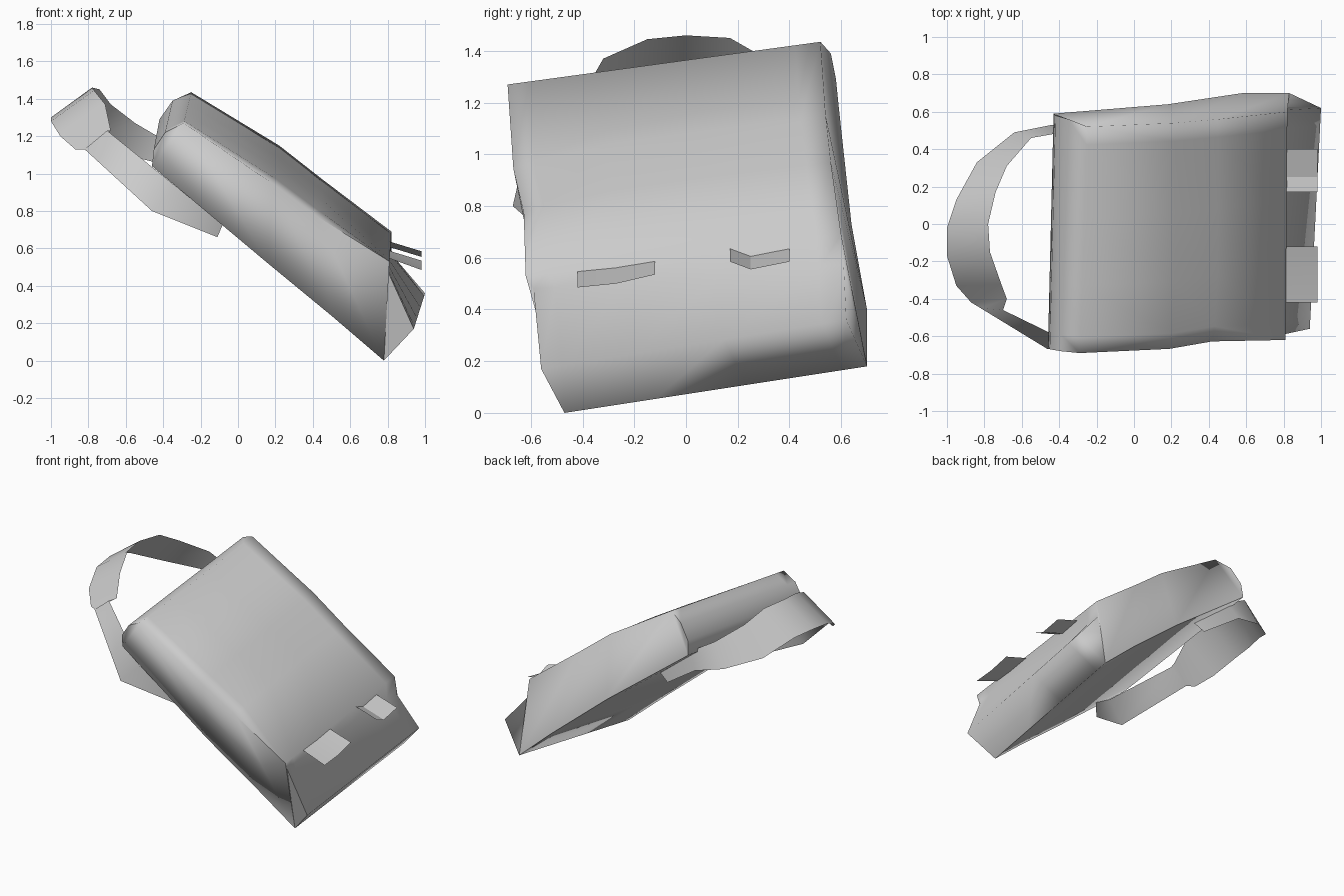
import bpy, bmesh, math
from mathutils import Vector

old = bpy.data.objects.get("Cube")
if old:
    bpy.data.objects.remove(old, do_unlink=True)

grey = bpy.data.materials.new("plain_grey")
grey.use_nodes = True
col = (0.6, 0.6, 0.6, 1)
grey.diffuse_color = col
grey.node_tree.nodes["Principled BSDF"].inputs["Base Color"].default_value = col


def finish(name, bm, angle):
    """Turn a bmesh into a smooth shaded object."""
    me = bpy.data.meshes.new(name)
    bm.to_mesh(me)
    bm.free()
    ob = bpy.data.objects.new(name, me)
    bpy.context.collection.objects.link(ob)
    me.materials.append(grey)
    bpy.ops.object.select_all(action='DESELECT')
    ob.select_set(True)
    bpy.context.view_layer.objects.active = ob
    bpy.ops.object.shade_smooth_by_angle(angle=math.radians(angle))


def ribbon(name, pairs, angle=60):
    """Thin cloth band through pairs of edge points."""
    bm = bmesh.new()
    rows = [[bm.verts.new(p) for p in pair] for pair in pairs]
    for a, b in zip(rows, rows[1:]):
        bm.faces.new((a[0], b[0], b[1], a[1]))
    finish(name, bm, angle)


# Bag body: outline of the near end and matching outline of the far end
rails = [
    ((0.78, -0.47, 0.00), (0.83, 0.70, 0.18)),    # 0 back bottom edge
    ((0.94, -0.56, 0.17), (1.00, 0.62, 0.36)),    # 1 front bottom edge
    ((0.80, -0.59, 0.48), (0.82, 0.61, 0.57)),    # 2 under the flap lip
    ((0.81, -0.62, 0.53), (0.82, 0.60, 0.69)),    # 3 flap lip
    ((0.43, -0.63, 0.79), (0.45, 0.56, 0.97)),    # 4 flap
    ((0.20, -0.67, 0.96), (0.22, 0.54, 1.15)),    # 5 flap
    ((-0.29, -0.69, 1.27), (-0.25, 0.52, 1.435)), # 6 rounded top
    ((-0.39, -0.68, 1.22), (-0.35, 0.56, 1.39)),  # 7
    ((-0.45, -0.67, 1.13), (-0.42, 0.58, 1.29)),  # 8
    ((-0.46, -0.65, 1.04), (-0.43, 0.59, 1.19)),  # 9 back top edge
    ((0.16, -0.58, 0.52), (0.18, 0.64, 0.73)),    # 10 back
    ((0.50, -0.52, 0.24), (0.58, 0.70, 0.40)),    # 11 back
]
# Position across the bag and padding of the flap there
stations = [(0, -0.02), (0.07, 0), (0.3, 0.02), (0.6, 0.015), (0.92, 0), (1, 0)]
padded = (4, 5)
outward = Vector((0.56, -0.12, 0.82))
bm = bmesh.new()
rings = [[bm.verts.new(Vector(a).lerp(Vector(b), t)
                       + outward * (lift if i in padded else 0))
          for i, (a, b) in enumerate(rails)] for t, lift in stations]
n = len(rails)
for r0, r1 in zip(rings, rings[1:]):
    for i in range(n):
        j = (i + 1) % n
        bm.faces.new((r0[i], r0[j], r1[j], r1[i]))
# End walls, in strips from the back to the flap
walls = [(0, 1, 2), (0, 2, 3), (0, 3, 4, 11), (11, 4, 5, 10),
         (10, 5, 6, 9), (9, 6, 7, 8)]
for ring in (rings[0], rings[-1]):
    for w in walls:
        bm.faces.new([ring[i] for i in w])
bmesh.ops.recalc_face_normals(bm, faces=bm.faces)
finish("bag_body", bm, 89)

# Carrying strap: lower/outer edge and upper/inner edge, widest at the pad
ribbon("carrying_strap", [
    ((-0.11, -0.51, 0.66), (-0.06, -0.46, 0.78)),
    ((-0.46, -0.67, 0.80), (-0.33, -0.64, 0.93)),
    ((-0.82, -0.45, 1.13), (-0.70, -0.46, 1.23)),
    ((-0.87, -0.42, 1.13), (-0.68, -0.40, 1.23)),
    ((-0.95, -0.33, 1.20), (-0.71, -0.32, 1.37)),
    ((-1.00, -0.17, 1.28), (-0.77, -0.15, 1.445)),
    ((-1.00, -0.02, 1.30), (-0.78, 0.00, 1.46)),
    ((-0.95, 0.13, 1.28), (-0.74, 0.17, 1.45)),
    ((-0.84, 0.33, 1.18), (-0.68, 0.31, 1.37)),
    ((-0.64, 0.49, 1.11), (-0.55, 0.46, 1.27)),
    ((-0.44, 0.53, 1.06), (-0.38, 0.49, 1.17)),
    ((-0.19, 0.48, 0.89), (-0.10, 0.46, 0.95)),
])

# Two short tabs sticking out under the flap
tabs = {
    "near_tab": [(-0.42, 0.55, 0.485), (-0.27, 0.565, 0.50), (-0.12, 0.59, 0.535)],
    "far_tab": [(0.17, 0.64, 0.585), (0.25, 0.61, 0.555), (0.40, 0.64, 0.585)],
}
for name, pts in tabs.items():
    ribbon(name, [((0.80, y, z0), (0.98, y, z1)) for y, z0, z1 in pts], 30)
